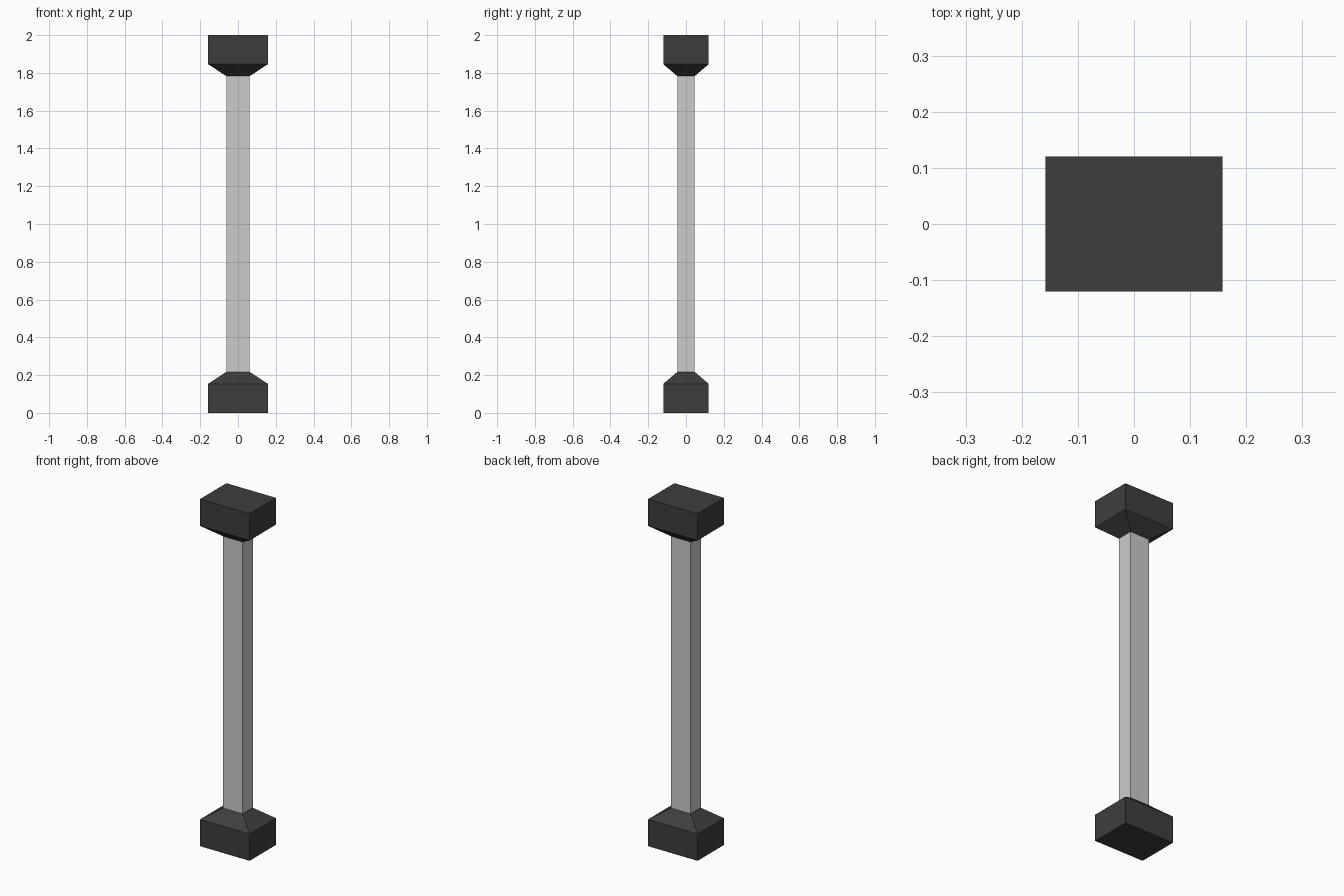
import bpy, bmesh

if "Cube" in bpy.data.objects:
    bpy.data.objects.remove(bpy.data.objects["Cube"])

dark = bpy.data.materials.new("dark_stone")
dark.diffuse_color = (0.05, 0.048, 0.045, 1)
dark.use_nodes = True
dark.node_tree.nodes["Principled BSDF"].inputs["Base Color"].default_value = dark.diffuse_color


def loft(name, sections, material=None):
    """Stack rectangular sections (half x, half y, z) into a closed solid."""
    bm = bmesh.new()
    rings = [[bm.verts.new((sx * hx, sy * hy, z))
              for sx, sy in ((-1, -1), (1, -1), (1, 1), (-1, 1))]
             for hx, hy, z in sections]
    for a, b in zip(rings, rings[1:]):
        for i in range(4):
            j = (i + 1) % 4
            bm.faces.new((a[i], a[j], b[j], b[i]))
    bm.faces.new(rings[0][::-1])
    bm.faces.new(rings[-1])
    bmesh.ops.recalc_face_normals(bm, faces=bm.faces)
    mesh = bpy.data.meshes.new(name)
    bm.to_mesh(mesh)
    bm.free()
    if material:
        mesh.materials.append(material)
    obj = bpy.data.objects.new(name, mesh)
    bpy.context.collection.objects.link(obj)
    return obj


# Block with a sloped shoulder; the capital is the base turned over
block = [(0.158, 0.12, 0), (0.158, 0.12, 0.154), (0.062, 0.046, 0.217)]
loft("base", block, dark)
loft("capital", [(x, y, 2 - z) for x, y, z in reversed(block)], dark)

# Plain rectangular shaft between the shoulders
loft("shaft", [(0.062, 0.046, 0.217), (0.062, 0.046, 1.783)])
